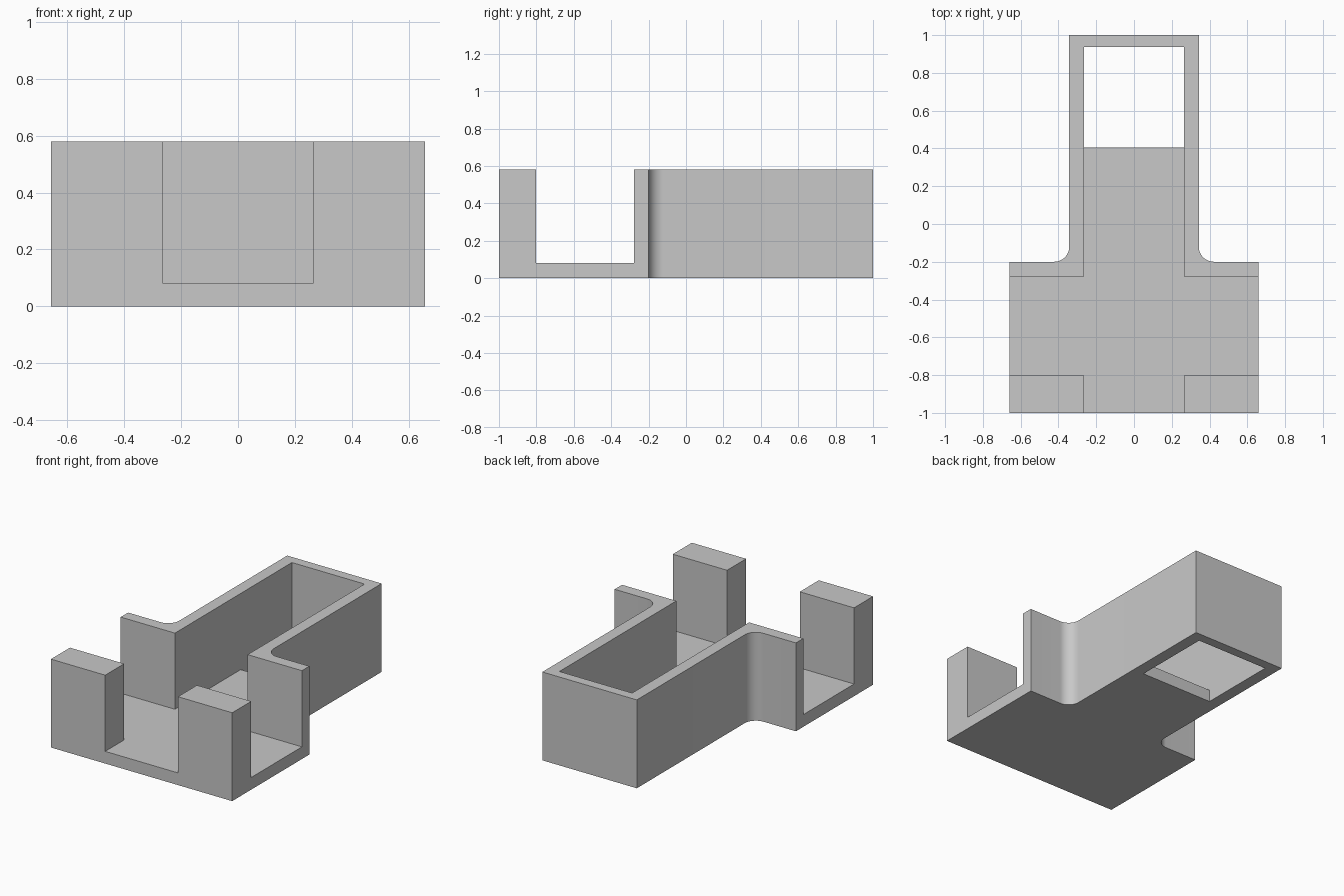
import bpy, bmesh, math

cube = bpy.data.objects.get("Cube")
if cube:
    bpy.data.objects.remove(cube, do_unlink=True)

HEIGHT, FLOOR = 0.58, 0.08
INNER, OUTER, WIDE = 0.264, 0.343, 0.658   # half widths
SHOULDER, RADIUS = -0.2, 0.08

grey = bpy.data.materials.new("light grey")
grey.use_nodes = True
colour = (0.58, 0.58, 0.58, 1)
grey.diffuse_color = colour
grey.node_tree.nodes["Principled BSDF"].inputs["Base Color"].default_value = colour


def prism(name, half, z0, z1):
    """Extrude a profile given by its right half (from front to back), mirrored in x."""
    points = half + [(-x, y) for x, y in reversed(half)]
    bm = bmesh.new()
    base = bm.faces.new([bm.verts.new((x, y, z0)) for x, y in points])
    top = bmesh.ops.extrude_face_region(bm, geom=[base])["geom"]
    verts = [g for g in top if isinstance(g, bmesh.types.BMVert)]
    bmesh.ops.translate(bm, verts=verts, vec=(0, 0, z1 - z0))
    bmesh.ops.recalc_face_normals(bm, faces=bm.faces)
    mesh = bpy.data.meshes.new(name)
    bm.to_mesh(mesh)
    bm.free()
    mesh.materials.append(grey)
    obj = bpy.data.objects.new(name, mesh)
    bpy.context.collection.objects.link(obj)
    return obj


# T-shaped body with rounded inner corners
fillet = []
for i in range(13):
    a = math.radians(270 - 90 * i / 12)
    fillet.append((OUTER + RADIUS + RADIUS * math.cos(a),
                   SHOULDER + RADIUS + RADIUS * math.sin(a)))
body = prism("bracket_body",
             [(WIDE, -1), (WIDE, SHOULDER)] + fillet + [(OUTER, 1)], 0, HEIGHT)

# Crossing channels above the floor, and the opening through the floor
channel = prism("channel_cutter",
                [(INNER, -1.2), (INNER, -0.803), (0.9, -0.803), (0.9, -0.277),
                 (INNER, -0.277), (INNER, 0.936)], FLOOR, 0.9)
opening = prism("floor_opening_cutter",
                [(INNER, 0.405), (INNER, 0.936)], -0.2, 0.3)

bpy.ops.object.select_all(action='DESELECT')
bpy.context.view_layer.objects.active = body
body.select_set(True)
for cutter in (channel, opening):
    cutter.hide_render = True
    cut = body.modifiers.new(cutter.name, 'BOOLEAN')
    cut.operation = 'DIFFERENCE'
    cut.solver = 'EXACT'
    cut.object = cutter
    bpy.ops.object.modifier_apply(modifier=cut.name)
    bpy.data.objects.remove(cutter, do_unlink=True)

bpy.ops.object.shade_smooth_by_angle(angle=math.radians(30))
